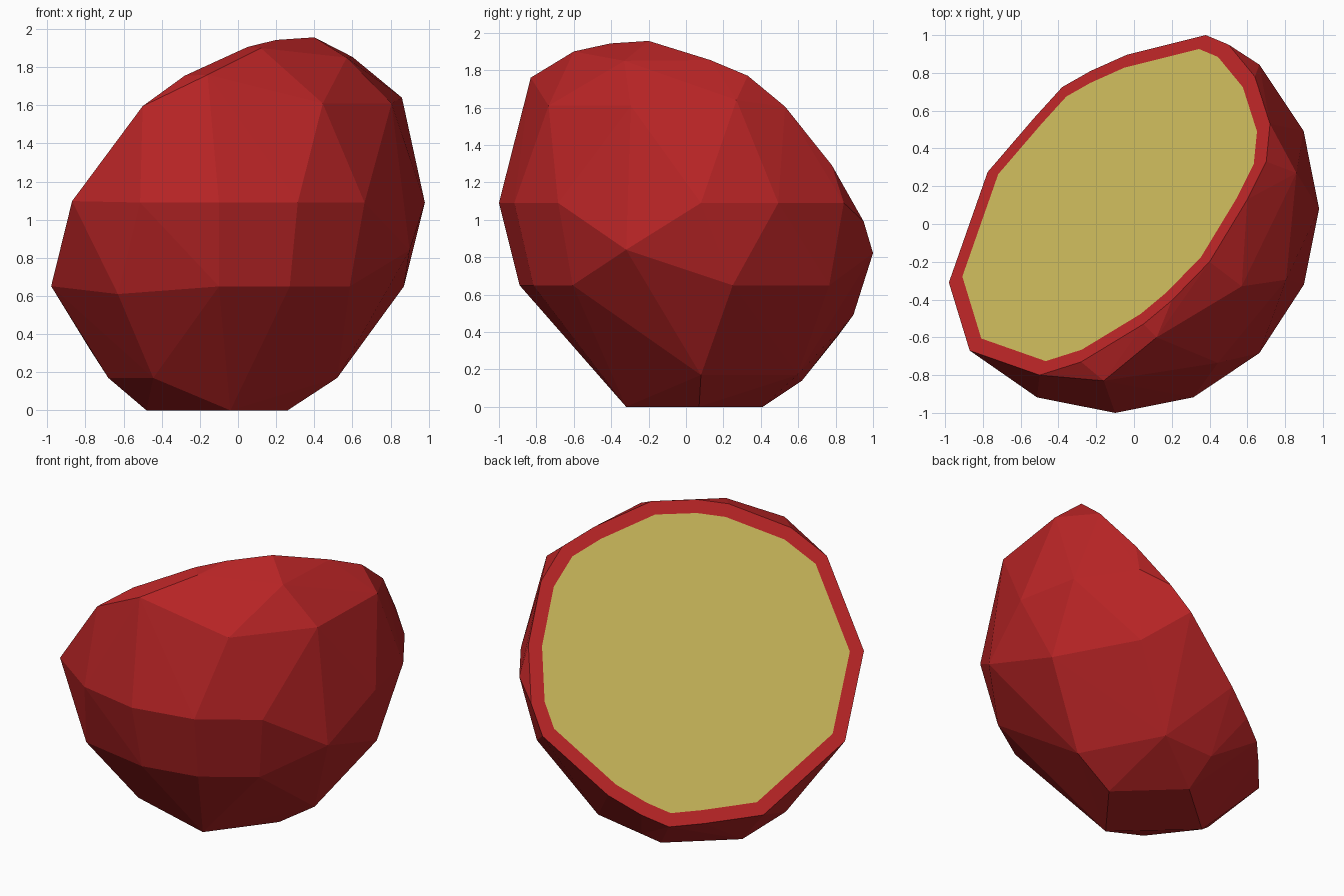
import bpy, bmesh, math
from mathutils import Vector

if "Cube" in bpy.data.objects:
    bpy.data.objects.remove(bpy.data.objects["Cube"])

N = Vector((-0.5986, 0.545, 0.587)).normalized()   # cut plane normal
D = 0.80


def mat(name, col):
    m = bpy.data.materials.new(name)
    m.diffuse_color = (*col, 1)
    m.use_nodes = True
    m.node_tree.nodes["Principled BSDF"].inputs["Base Color"].default_value = m.diffuse_color
    return m


def on_cut(x, y):
    return Vector((x, y, (D + 0.5986 * x - 0.545 * y) / 0.587))


# Outline of the cut, seen from above, dropped onto the sloping plane
rim = [(.38, 1), (-.04, .895), (-.23, .81), (-.38, .725), (-.53, .56), (-.775, .275),
       (-.98, -.31), (-.87, -.67), (-.5, -.8), (-.28, -.73), (.05, -.53), (.2, -.405),
       (.4, -.2), (.6, .13), (.7, .33), (.72, .53), (.64, .78), (.5, .95)]
pts = [on_cut(x, y) for x, y in rim]


# Rounded skin: rings of a sixteen-sided ball, by radius, height and step
def ring(r, z, steps):
    for s in steps:
        a = math.radians(22.5 * s)
        pts.append(Vector((-0.1 + r * math.cos(a), 0.08 + r * math.sin(a), z)))


ring(1.08, 1.09, (-5, -4, -3, -2, 0, 1, 2))
ring(0.97, 0.65, (-4, -3, -2, 2))
ring(0.98, 1.61, (-2.5, -1))
ring(0.62, 0.17, (-5.5, 0, 2.5))
# Merged facets, upper shoulder and flat base
pts += [Vector(p) for p in (
    (.9, -.32, .84), (.87, .25, .65), (-.63, -.73, .61), (.86, .27, 1.64),
    (-.16, -.83, 1.76), (.12, -.6, 1.9), (.57, -.33, 1.85), (-.68, -.1, .17), (-.1, .62, .14),
    (-.48, .08, 0), (-.04, -.32, 0), (.26, .07, 0), (-.1, .41, 0))]

bm = bmesh.new()
for p in pts:
    bm.verts.new(p)
res = bmesh.ops.convex_hull(bm, input=bm.verts[:])
bmesh.ops.delete(bm, geom=[v for v in bm.verts if not v.link_faces], context='VERTS')
bmesh.ops.recalc_face_normals(bm, faces=bm.faces[:])

# Merge the cut into one face, then inset it to leave a rind
cut = [f for f in bm.faces if all(abs(v.co.dot(N) - D) < 0.01 for v in f.verts)]
if len(cut) > 1:
    bmesh.ops.dissolve_faces(bm, faces=cut)
bm.normal_update()
face = max(bm.faces, key=lambda f: f.calc_area() * f.normal.dot(N))
bmesh.ops.inset_region(bm, faces=[face], thickness=0.085, use_even_offset=True)
face.material_index = 1

me = bpy.data.meshes.new("cut_fruit_half")
bm.to_mesh(me)
bm.free()
me.materials.append(mat("red skin", (0.485, 0.018, 0.019)))
me.materials.append(mat("yellow flesh", (0.578, 0.468, 0.102)))
ob = bpy.data.objects.new("cut_fruit_half", me)
bpy.context.collection.objects.link(ob)
